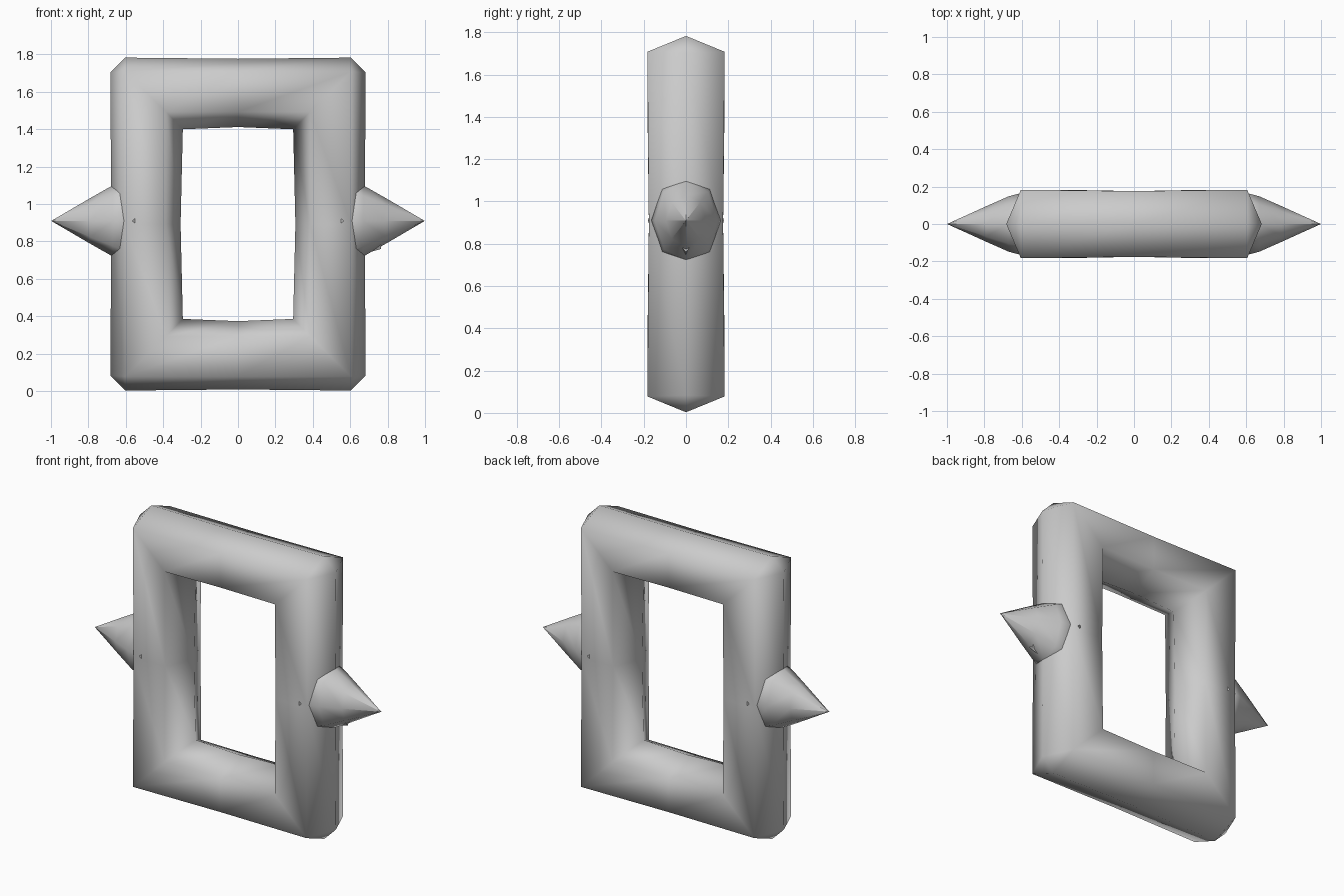
import bpy
import bmesh
from math import cos, sin, tau

cube = bpy.data.objects.get("Cube")
if cube:
    bpy.data.objects.remove(cube, do_unlink=True)

MID_Z = 0.893
SPIKE_Z = 0.91

grey = bpy.data.materials.new("light_grey")
grey.use_nodes = True
grey.diffuse_color = (0.6, 0.6, 0.6, 1)
grey.node_tree.nodes["Principled BSDF"].inputs["Base Color"].default_value = (0.6, 0.6, 0.6, 1)


def finish(name, bm):
    bmesh.ops.remove_doubles(bm, verts=bm.verts, dist=0.0005)
    bmesh.ops.recalc_face_normals(bm, faces=bm.faces)
    mesh = bpy.data.meshes.new(name)
    bm.to_mesh(mesh)
    bm.free()
    mesh.materials.append(grey)
    mesh.shade_smooth()
    obj = bpy.data.objects.new(name, mesh)
    bpy.context.collection.objects.link(obj)
    return obj


def bridge(bm, a, b):
    n = len(a)
    for i in range(n):
        j = (i + 1) % n
        bm.faces.new((a[i], a[j], b[j], b[i]))


def rect_loop(bm, hx, hz, y, cut, bow):
    """Rectangle with cut corners and bowed side midpoints."""
    s = y * 0.96
    pts = [(hx, y, -hz + cut), (hx + bow, s, 0), (hx, y, hz - cut),
           (hx - cut, y, hz), (0, s, hz + bow), (-hx + cut, y, hz),
           (-hx, y, hz - cut), (-hx - bow, s, 0), (-hx, y, -hz + cut),
           (-hx + cut, y, -hz), (0, s, -hz - bow), (hx - cut, y, -hz)]
    return [bm.verts.new((px, py, pz + MID_Z)) for px, py, pz in pts]


# Rectangular frame with a six-sided section
bm = bmesh.new()
section = [(0.683, 0.89, 0, 0.08, -0.006), (0.605, 0.815, -0.183, 0, 0),
           (0.385, 0.60, -0.183, 0, 0), (0.295, 0.507, 0, 0, 0.012),
           (0.385, 0.60, 0.183, 0, 0), (0.605, 0.815, 0.183, 0, 0)]
loops = [rect_loop(bm, *row) for row in section]
for a, b in zip(loops, loops[1:] + loops[:1]):
    bridge(bm, a, b)
finish("frame", bm)


# Flared side spikes: x, half width, half height
def spike(name, side):
    bm = bmesh.new()
    rows = [(0.55, 0.18, 0.25), (0.67, 0.148, 0.19),
            (0.79, 0.095, 0.122), (0.995, 0.002, 0.002)]
    rings = [[bm.verts.new((side * x, w * cos(tau * i / 8), SPIKE_Z + h * sin(tau * i / 8)))
              for i in range(8)] for x, w, h in rows]
    for a, b in zip(rings, rings[1:]):
        bridge(bm, a, b)
    tip = bm.verts.new((side, 0, SPIKE_Z))
    for i in range(8):
        bm.faces.new((rings[-1][i], rings[-1][(i + 1) % 8], tip))
    bm.faces.new(rings[0])
    finish(name, bm)


spike("left_spike", 1)
spike("right_spike", -1)

# Small wedge under the left spike
bm = bmesh.new()
ends = [[bm.verts.new((x, y, z)) for y, z in ((-0.05, 0.825), (0.05, 0.825), (0, low))]
        for x, low in ((0.62, 0.72), (0.765, 0.76))]
bridge(bm, *ends)
for end in ends:
    bm.faces.new(end)
finish("left_wedge", bm).data.shade_flat()
